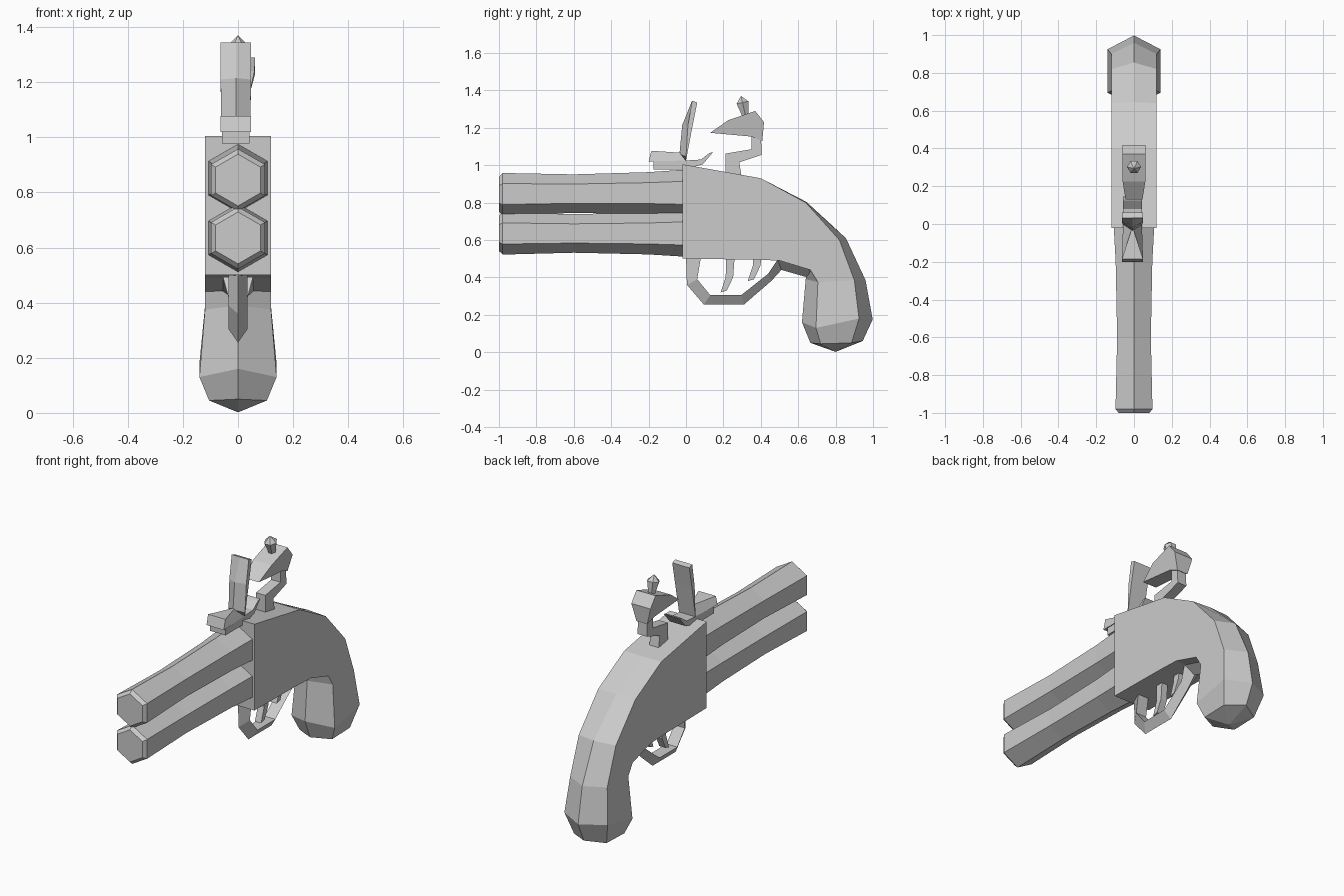
import bpy, bmesh
from math import sin, cos, pi
from mathutils import Vector


def finish(name, bm):
    bmesh.ops.remove_doubles(bm, verts=bm.verts, dist=0.0005)
    bmesh.ops.recalc_face_normals(bm, faces=bm.faces)
    me = bpy.data.meshes.new(name)
    bm.to_mesh(me)
    bm.free()
    ob = bpy.data.objects.new(name, me)
    bpy.context.collection.objects.link(ob)
    return ob


def loft(name, loops, tip=None):
    """Skin a run of equal-length loops, closing both ends (optionally to a tip)."""
    bm = bmesh.new()
    rings = [[bm.verts.new(p) for p in lp] for lp in loops]
    n = len(rings[0])
    for a, b in zip(rings, rings[1:]):
        for i in range(n):
            j = (i + 1) % n
            bm.faces.new((a[i], a[j], b[j], b[i]))
    bm.faces.new(rings[0])
    if tip:
        t = bm.verts.new(tip)
        for i in range(n):
            bm.faces.new((rings[-1][i], rings[-1][(i + 1) % n], t))
    else:
        bm.faces.new(rings[-1])
    return finish(name, bm)


def slab(name, profile, w, cx=0.0):
    """Side profile (y, z) extended to both sides; w is one half-width or one per point."""
    ws = w if isinstance(w, list) else [w] * len(profile)
    return loft(name, [[(cx + s * h, y, z) for (y, z), h in zip(profile, ws)]
                       for s in (-1, 1)])


# Two stacked six-sided barrels, slightly waisted, with bevelled muzzles
def barrel(name, zf, zb):
    loops = []
    for y, r in ((-1.0, 0.094), (-0.98, 0.113), (-0.6, 0.103), (-0.2, 0.112), (-0.01, 0.124)):
        z = zf + (zb - zf) * (y + 1)
        loops.append([(r * sin(k * pi / 3), y, z + r * cos(k * pi / 3)) for k in range(6)])
    loft(name, loops)


barrel("upper_barrel", 0.845, 0.852)
barrel("lower_barrel", 0.635, 0.635)

# Body and grip: front ridge, side front, side back, back ridge, half-width
stations = [
    ((-0.02, 0.50), (-0.02, 0.50), (-0.02, 1.005), (-0.02, 1.005), 0.12),
    ((0.36, 0.495), (0.36, 0.495), (0.40, 0.93), (0.40, 0.93), 0.12),
    ((0.50, 0.49), (0.50, 0.49), (0.64, 0.80), (0.645, 0.803), 0.12),
    ((0.65, 0.445), (0.665, 0.44), (0.82, 0.60), (0.855, 0.61), 0.12),
    ((0.64, 0.39), (0.705, 0.375), (0.90, 0.385), (0.96, 0.385), 0.12),
    ((0.62, 0.16), (0.695, 0.13), (0.925, 0.18), (0.998, 0.175), 0.14),
    ((0.665, 0.05), (0.72, 0.045), (0.885, 0.05), (0.945, 0.06), 0.105),
]
loft("body_and_grip",
     [[(0, *f), (w, *sf), (w, *sb), (0, *b), (-w, *sb), (-w, *sf)]
      for f, sf, sb, b, w in stations], tip=(0, 0.80, 0.002))

# Trigger guard: outer ridge, inner edge, half-width
guard = [
    ((0.0, 0.51), (0.08, 0.51), 0.035),
    ((0.005, 0.36), (0.06, 0.39), 0.035),
    ((0.095, 0.255), (0.13, 0.305), 0.035),
    ((0.31, 0.255), (0.295, 0.305), 0.035),
    ((0.455, 0.38), (0.44, 0.42), 0.035),
    ((0.51, 0.44), (0.49, 0.495), 0.055),
    ((0.65, 0.40), (0.67, 0.45), 0.07),
]
loft("trigger_guard", [[(0, *o), (w, *i), (-w, *i)] for o, i, w in guard])

# Two triggers, one behind the other
for k, name in enumerate(("front_trigger", "rear_trigger")):
    pts = [(0.215, 0.51), (0.26, 0.51), (0.252, 0.40), (0.218, 0.33), (0.185, 0.32), (0.212, 0.40)]
    slab(name, [(y + 0.145 * k, z + 0.06 * k * (z < 0.45)) for y, z in pts], 0.02)

# Pan plate with raised tail, and the wedge on its front
CX = -0.008
slab("pan_plate", [(-0.175, 1.022), (-0.175, 0.978), (0.0, 0.978), (0.09, 1.005),
                   (0.145, 1.07), (0.125, 1.065), (0.08, 1.03), (0.0, 1.025)], 0.05, CX)
slab("pan_wedge", [(-0.2, 1.02), (-0.185, 1.077), (-0.02, 1.066), (0.0, 1.025)],
     [0.056, 0.056, 0.002, 0.05], CX)

# Striking plate with a ridged front: back, front sides, front ridge, half-width
plate = [
    ((0.0, 1.025), (0.0, 1.045), (-0.035, 1.06), 0.053),
    ((0.033, 1.2), (0.01, 1.21), (-0.02, 1.215), 0.055),
    ((0.06, 1.335), (0.032, 1.344), (0.032, 1.344), 0.055),
]
loft("striking_plate",
     [[(CX - w, *b), (CX + w, *b), (CX + w, *s), (CX, *r), (CX - w, *s)]
      for b, s, r, w in plate])

# Hammer arm and tapered jaw
slab("hammer_arm", [(0.21, 0.92), (0.21, 1.062), (0.35, 1.085), (0.35, 1.17),
                    (0.40, 1.17), (0.405, 1.055), (0.285, 1.015), (0.30, 0.92)], 0.03)
slab("hammer_jaw", [(0.13, 1.173), (0.225, 1.24), (0.37, 1.29), (0.417, 1.23),
                    (0.408, 1.13), (0.35, 1.153)],
     [0.045, 0.06, 0.062, 0.062, 0.035, 0.04])

# Jaw screw: flared six-sided knob, leaning forward
base, axis = Vector((0, 0.32, 1.255)), Vector((0, -0.22, 0.975))
side = Vector((0, 0.975, 0.22))
loft("jaw_screw",
     [[base + axis * h + Vector((r * cos(k * pi / 3), 0, 0)) + side * (r * sin(k * pi / 3))
       for k in range(6)] for h, r in ((0, 0.017), (0.082, 0.037))],
     tip=base + axis * 0.118)
